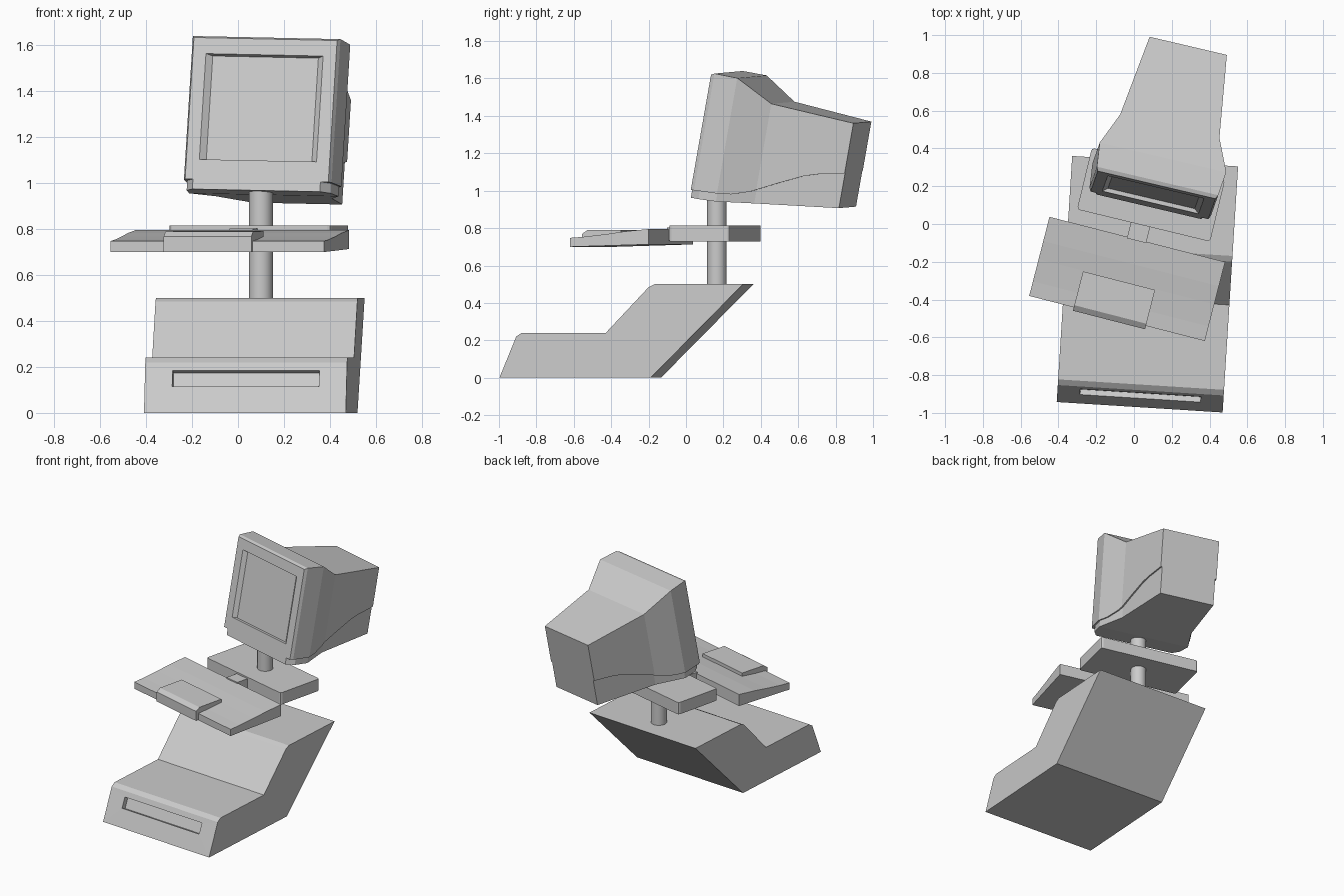
import bpy
import bmesh
from math import radians
from mathutils import Matrix

cube = bpy.data.objects.get("Cube")
if cube:
    bpy.data.objects.remove(cube, do_unlink=True)

# Single plastic colour
grey = bpy.data.materials.new("light grey plastic")
grey.use_nodes = True
grey.diffuse_color = (0.6, 0.6, 0.6, 1)
grey.node_tree.nodes["Principled BSDF"].inputs["Base Color"].default_value = (0.6, 0.6, 0.6, 1)


def finish(bm, name, matrix):
    bmesh.ops.recalc_face_normals(bm, faces=bm.faces)
    mesh = bpy.data.meshes.new(name)
    bm.to_mesh(mesh)
    bm.free()
    mesh.materials.append(grey)
    obj = bpy.data.objects.new(name, mesh)
    bpy.context.collection.objects.link(obj)
    obj.matrix_world = matrix
    return obj


def placed(x, y, z, yaw):
    return Matrix.Translation((x, y, z)) @ Matrix.Rotation(radians(yaw), 4, "Z")


def loft(rings):
    """Skin a row of closed rings and cap both ends; returns the first cap too."""
    bm = bmesh.new()
    rows = [[bm.verts.new(p) for p in ring] for ring in rings]
    n = len(rows[0])
    for a, b in zip(rows, rows[1:]):
        for i in range(n):
            bm.faces.new((a[i], a[(i + 1) % n], b[(i + 1) % n], b[i]))
    cap = bm.faces.new(rows[0])
    bm.faces.new(rows[-1])
    return bm, cap


def prism(profile, half):
    """Extrude a (y, z) profile across x."""
    return loft([[(x, y, z) for y, z in profile] for x in (-half, half)])[0]


def recess(bm, face, steps):
    """Inset a face; each step gives half width, then (y, z) of bottom and top."""
    for half, low, high in steps:
        bmesh.ops.inset_individual(bm, faces=[face], thickness=0.005)
        mid = face.calc_center_median().z
        for v in face.verts:
            y, z = high if v.co.z > mid else low
            v.co = (half if v.co.x > 0 else -half, y, z)


def interp(points, t):
    """Straight-line lookup in a list of (position, value)."""
    for (a, p), (b, q) in zip(points, points[1:]):
        if t <= b:
            return p + (q - p) * (t - a) / (b - a)
    return points[-1][1]


# Stepped base unit with a drive slot in the sloped front
bm = prism([(0, 0), (0.09, 0.22), (0.12, 0.24), (0.57, 0.24), (0.80, 0.485),
            (0.83, 0.5), (1.305, 0.5), (0.81, 0)], 0.44)
bm.faces.ensure_lookup_table()
front = min(bm.faces, key=lambda f: f.calc_center_median().y)
low, high = (0.047, 0.115), (0.076, 0.185)
recess(bm, front, [(0.32, low, high),
                   (0.317, (low[0] + 0.028, low[1] - 0.011),
                    (high[0] + 0.028, high[1] - 0.011))])
finish(bm, "base_unit", placed(0.03, -0.97, 0, -3.6))

# Support post
bm = bmesh.new()
bmesh.ops.create_cone(bm, cap_ends=True, segments=24, radius1=0.052,
                      radius2=0.052, depth=0.5)
post = finish(bm, "support_post", Matrix.Translation((0.1, 0.165, 0.745)))
bpy.context.view_layer.objects.active = post
post.select_set(True)
bpy.ops.object.shade_smooth_by_angle()
post.select_set(False)


def block(name, size, matrix, bevel=0):
    bm = bmesh.new()
    bmesh.ops.create_cube(bm, size=1)
    bmesh.ops.scale(bm, vec=size, verts=bm.verts)
    if bevel:
        upright = [e for e in bm.edges
                   if abs(e.verts[0].co.z - e.verts[1].co.z) > size[2] / 2]
        bmesh.ops.bevel(bm, geom=upright, offset=bevel, segments=2,
                        profile=0.5, affect="EDGES")
    finish(bm, name, matrix)


# Shelf plate on the post and the link to the keyboard tray
block("shelf_plate", (0.725, 0.335, 0.085), placed(0.09, 0.155, 0.772, -13.6), 0.015)
block("tray_link", (0.105, 0.12, 0.07), placed(0.028, -0.03, 0.768, -14), 0)

# Keyboard tray and raised pad
finish(prism([(0, 0.70), (0, 0.748), (0.08, 0.754), (0.2, 0.768), (0.3, 0.782),
              (0.432, 0.795), (0.432, 0.713)], 0.48),
       "keyboard_tray", placed(-0.09, -0.5, 0, -14.4))
finish(prism([(0, 0.70), (0, 0.768), (0.03, 0.789), (0.215, 0.791), (0.215, 0.72)], 0.197),
       "keyboard_pad", placed(-0.1325, -0.508, 0, -14.4))

# Monitor: outlines as (depth, value) in its own tilted frame
HALF = [(0, 0.320), (0.02, 0.330), (0.15, 0.344), (0.342, 0.27), (0.79, 0.21)]
TOP = [(0, 0.648), (0.02, 0.658), (0.15, 0.658), (0.342, 0.552), (0.79, 0.528)]
SEAM = [(0, 0.022), (0.15, 0.03), (0.22, 0.038), (0.308, 0.067), (0.45, 0.14),
        (0.58, 0.203), (0.65, 0.225), (0.79, 0.256)]
BOTTOM = [(0, -0.022), (0.15, -0.014), (0.79, 0.066)]
LOWER_HALF = [(0, 0.285), (0.05, 0.322), (0.15, 0.334), (0.342, 0.26), (0.79, 0.2)]
monitor = (placed(0.08, 0.095, 0.99, -13) @ Matrix.Rotation(radians(-10.5), 4, "X")
           @ Matrix.Rotation(radians(1.2), 4, "Y"))


def shell(half, low, high, lift=0):
    stations = sorted({p[0] for curve in (half, low, high) for p in curve})
    rings = []
    for y in stations:
        w, a, b = interp(half, y), interp(low, y), interp(high, y) + lift
        rings.append([(-w, y, a), (w, y, a), (w, y, b), (-w, y, b)])
    return loft(rings)


# Upper case with a recessed screen
bm, face = shell(HALF, SEAM, TOP)
recess(bm, face, [(0.262, (0, 0.11), (0, 0.578)),
                  (0.236, (0.022, 0.112), (0.022, 0.572))])
finish(bm, "monitor_case", monitor)

# Lower case, set in slightly below the seam
bm, face = shell(LOWER_HALF, BOTTOM, SEAM, 0.004)
finish(bm, "monitor_lower_case", monitor)
